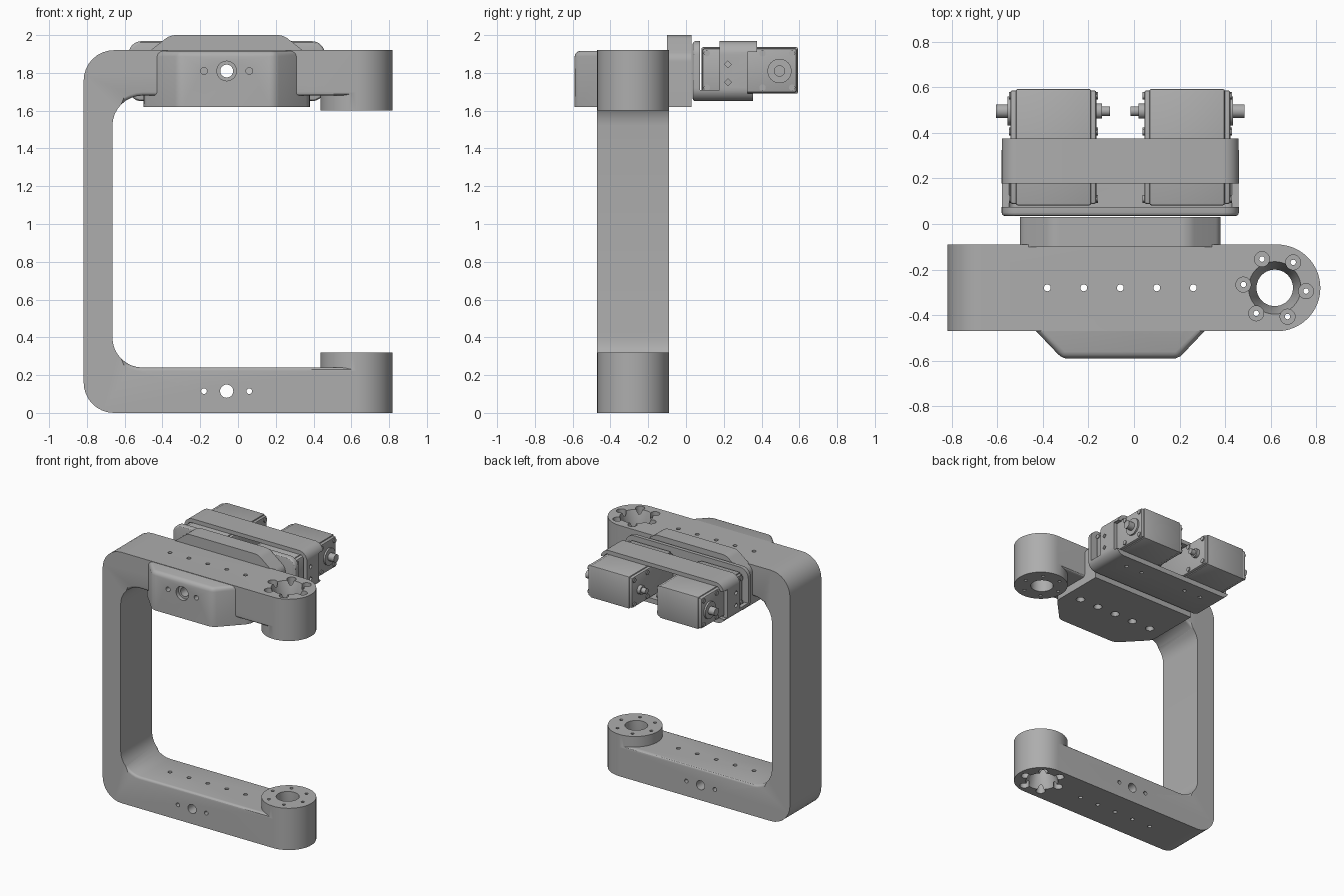
import bpy, bmesh
from math import sin, cos, tan, pi, radians
from mathutils import Vector, Matrix

if "Cube" in bpy.data.objects:
    bpy.data.objects.remove(bpy.data.objects["Cube"], do_unlink=True)

grey = bpy.data.materials.new("plain_grey")
grey.use_nodes = True
COLOUR = (0.42, 0.42, 0.42, 1)
grey.diffuse_color = COLOUR
grey.node_tree.nodes["Principled BSDF"].inputs["Base Color"].default_value = COLOUR

MID = -0.06           # centre line of mount and bracket
BAR_Y = -0.28         # centre line of the frame
BOSS_X, BOSS_R = 0.627, 0.19
TOP = 1.92
ROT = {"x": Matrix.Rotation(pi / 2, 4, "Y"), "y": Matrix.Rotation(-pi / 2, 4, "X"), "z": Matrix.Identity(4)}


def finish(bm, name):
    bmesh.ops.recalc_face_normals(bm, faces=bm.faces)
    mesh = bpy.data.meshes.new(name)
    bm.to_mesh(mesh)
    bm.free()
    mesh.materials.append(grey)
    ob = bpy.data.objects.new(name, mesh)
    bpy.context.collection.objects.link(ob)
    return ob


def rounded(corners, steps=8):
    """Outline from (a, b, radius) corners."""
    out = []
    for i, (px, py, r) in enumerate(corners):
        p = Vector((px, py))
        if r == 0:
            out.append(p)
            continue
        a = (Vector(corners[i - 1][:2]) - p).normalized()
        b = (Vector(corners[(i + 1) % len(corners)][:2]) - p).normalized()
        half = a.angle(b) / 2
        c = p + (a + b).normalized() * r / sin(half)
        u, w = p + a * r / tan(half) - c, p + b * r / tan(half) - c
        arc = pi - 2 * half
        for k in range(steps + 1):
            t = k / steps
            out.append(c + (u * sin((1 - t) * arc) + w * sin(t * arc)) / sin(arc))
    return out


def prism(name, outline, axis, lo, hi, bevel=0, rule=None, segments=3):
    """Extrude an outline along y (outline is x, z) or z (outline is x, y)."""
    bm = bmesh.new()
    place = (lambda p, h: (p[0], h, p[1])) if axis == "y" else (lambda p, h: (p[0], p[1], h))
    face = bm.faces.new([bm.verts.new(place(p, lo)) for p in outline])
    new = bmesh.ops.extrude_face_region(bm, geom=[face])["geom"]
    shift = Vector(place((0, 0), hi - lo))
    bmesh.ops.translate(bm, vec=shift, verts=[g for g in new if isinstance(g, bmesh.types.BMVert)])
    bmesh.ops.recalc_face_normals(bm, faces=bm.faces)
    if bevel:
        edges = [e for e in bm.edges if rule is None or rule(e)]
        bmesh.ops.bevel(bm, geom=edges, offset=bevel, segments=segments, profile=0.5, affect="EDGES")
    return finish(bm, name)


def rect(x0, x1, z0, z1, r):
    return rounded([(x0, z0, r), (x1, z0, r), (x1, z1, r), (x0, z1, r)])


def box(name, x, y, z, bevel=0):
    return prism(name, rect(*x, *z, 0), "y", *y, bevel=bevel, segments=2)


def rods(name, specs):
    """One mesh of cylinders or cones: (axis, start, length, r_start, r_end, sides)."""
    bm = bmesh.new()
    for axis, start, length, r1, r2, sides in specs:
        m = Matrix.Translation(start) @ ROT[axis] @ Matrix.Translation((0, 0, length / 2))
        bmesh.ops.create_cone(bm, cap_ends=True, segments=sides, radius1=r1, radius2=r2, depth=length, matrix=m)
    return finish(bm, name)


def combine(ob, tools, how="DIFFERENCE"):
    for tool in tools:
        mod = ob.modifiers.new("cut", "BOOLEAN")
        mod.operation, mod.solver, mod.object = how, "EXACT", tool
        mod.use_self = True
        bpy.context.view_layer.objects.active = ob
        bpy.ops.object.modifier_apply(modifier=mod.name)
        bpy.data.objects.remove(tool, do_unlink=True)


# C-shaped frame with softened inner edges
frame = prism("frame", rounded([
    (-0.817, 0, 0.16), (BOSS_X, 0, 0), (BOSS_X, 0.24, 0), (-0.665, 0.24, 0.16),
    (-0.665, 1.68, 0.16), (BOSS_X, 1.68, 0), (BOSS_X, TOP, 0), (-0.817, TOP, 0.16)]),
    "y", BAR_Y - BOSS_R, BAR_Y + BOSS_R, 0.018,
    lambda e: abs(e.verts[0].co.y - e.verts[1].co.y) < 1e-4 and
    all(v.co.x > -0.67 and 0.23 < v.co.z < 1.69 for v in e.verts)
    and abs(e.verts[0].co.x + e.verts[1].co.x) < 1.25)
bosses = [rods("boss", [("z", (BOSS_X, BAR_Y, z), 0.32, BOSS_R, BOSS_R, 64)]) for z in (0, 1.6)]
combine(frame, bosses, "UNION")

# Mount: tapered pad under and in front of the top bar, arched pad behind
mount = prism("mount_pad", [(MID + s * w, y) for s, w, y in (
    (-1, 0.255, -0.59), (1, 0.255, -0.59), (1, 0.44, -0.395), (1, 0.44, -0.1),
    (-1, 0.44, -0.1), (-1, 0.44, -0.395))], "z", 1.62, TOP - 0.003, 0.03,
    lambda e: all(v.co.y < -0.3 for v in e.verts) and max(v.co.z for v in e.verts) > 1.7)
arch = prism("rear_pad", rounded([
    (MID - 0.44, 1.62, 0), (MID + 0.44, 1.62, 0), (MID + 0.44, 1.89, 0.06), (MID + 0.3, 2, 0.09),
    (MID - 0.3, 2, 0.09), (MID - 0.44, 1.89, 0.06)]), "y", -0.1, 0.03)


# Bearing seats: bore, flared pocket and six screw recesses on each outer face
def seat(outer, inward):
    z = lambda d: outer + inward * d
    def rod(x, y, d0, d1, ra, rb, n):
        a, b = z(d0), z(d1)
        if a > b:
            a, b, ra, rb = b, a, rb, ra
        return ("z", (x, y, a), b - a, ra, rb, n)
    out = [rods("bore", [rod(BOSS_X - 0.01, BAR_Y, -0.1, 0.4, 0.08, 0.08, 40)]),
           rods("flare", [rod(BOSS_X - 0.01, BAR_Y, -0.01, 0.12, 0.118, 0.08, 40)])]
    spots = [(BOSS_X - 0.01 + 0.138 * cos(a), BAR_Y + 0.138 * sin(a))
             for a in (radians(60 * k - 6) for k in range(6))]
    out.append(rods("recesses", [rod(x, y, -0.01, 0.11, 0.033, 0.033, 20) for x, y in spots]))
    out.append(rods("screw_holes", [rod(x, y, 0.05, 0.4, 0.012, 0.012, 12) for x, y in spots]))
    return out


combine(frame, seat(TOP, -1) + seat(0, 1))


# Rows of mounting holes
def down_holes(z0, z1):
    return rods("holes", [("z", (MID + 0.16 * k, BAR_Y, z0), z1 - z0, 0.015, 0.015, 16) for k in range(-2, 3)])


def cross_holes(z, y0, y1, big, small, reach):
    return rods("holes", [("y", (MID, y0, z), y1 - y0, big, big, 24)] +
                [("y", (MID + s * 0.12, y0, z), reach, small, small, 16) for s in (-1, 1)])


combine(frame, [down_holes(-0.1, 2.1), cross_holes(0.115, -0.7, 0.2, 0.035, 0.015, 0.9),
                cross_holes(1.81, -0.7, 0.2, 0.034, 0.018, 0.35)])
combine(mount, [down_holes(1.5, 2.1), cross_holes(1.81, -0.7, 0.2, 0.034, 0.018, 0.35),
                rods("ring", [("y", (MID, -0.62, 1.81), 0.06, 0.052, 0.052, 32)]),
                rods("sinks", [("z", (MID + 0.16 * k, BAR_Y, 1.61), 0.04, 0.035, 0.02, 20) for k in range(-2, 3)])])
combine(arch, [rods("hole", [("y", (MID, -0.3, 1.81), 0.5, 0.034, 0.034, 24)])])

# Bracket: rounded shell with open back, notched in front of the strap
bracket = prism("bracket", rect(MID - 0.52, MID + 0.52, 1.65, 1.968, 0.07), "y", 0.035, 0.375,
                0.015, lambda e: all(v.co.y < 0.1 for v in e.verts))
combine(bracket, [
    prism("inside", rect(MID - 0.49, MID + 0.49, 1.688, 1.938, 0.03), "y", 0.075, 1),
    box("notch", (-1, 1), (0.075, 0.178), (1.71, 2.2)),
    box("side_relief", (-1, 1), (0.325, 0.5), (1.69, 1.91)),
    box("floor_trim", (-1, 1), (0.355, 0.5), (1.5, 1.75)),
    rods("bores", [("y", (MID, -0.1, 1.81), 0.3, 0.034, 0.034, 24)] +
         [("x", (-1, 0.222, z), 2, 0.018, 0.018, 4) for z in (1.75, 1.845)] +
         [("z", (MID + s * x, 0.25, 1.6), 0.15, 0.014, 0.014, 12) for s in (-1, 1) for x in (0.2, 0.34)])])

# Two mirrored servos with end plates, shafts and corner screws
for side, label in ((-1, "right"), (1, "left")):
    def span(a, b):
        return tuple(sorted((MID + side * a, MID + side * b)))

    def rod_x(a, b, y, z, r, n=24):
        lo, hi = span(a, b)
        return ("x", (lo, y, z), hi - lo, r, r, n)

    box(label + "_servo_body", span(0.128, 0.458), (0.082, 0.592), (1.69, 1.936), 0.008)
    box(label + "_servo_outer_plate", span(0.45, 0.482), (0.088, 0.586), (1.697, 1.929), 0.01)
    box(label + "_servo_inner_plate", span(0.105, 0.135), (0.088, 0.586), (1.697, 1.929), 0.01)
    rods(label + "_servo_shafts", [
        rod_x(0.47, 0.495, 0.495, 1.81, 0.064, 32), rod_x(0.49, 0.545, 0.495, 1.81, 0.03, 20),
        rod_x(0.08, 0.11, 0.495, 1.81, 0.033, 20), rod_x(0.045, 0.09, 0.495, 1.81, 0.021, 20)])
    rods(label + "_servo_screws", [rod_x(a, a + 0.012, y, z, 0.017, 12) for a in (0.098, 0.477)
                                   for y in (0.11, 0.405, 0.562) for z in (1.722, 1.904)])

for ob in bpy.context.collection.objects:
    if ob.type == "MESH" and ob.data.materials and ob.data.materials[0] == grey:
        bpy.ops.object.select_all(action="DESELECT")
        ob.select_set(True)
        bpy.context.view_layer.objects.active = ob
        bpy.ops.object.shade_smooth_by_angle(angle=radians(30))
